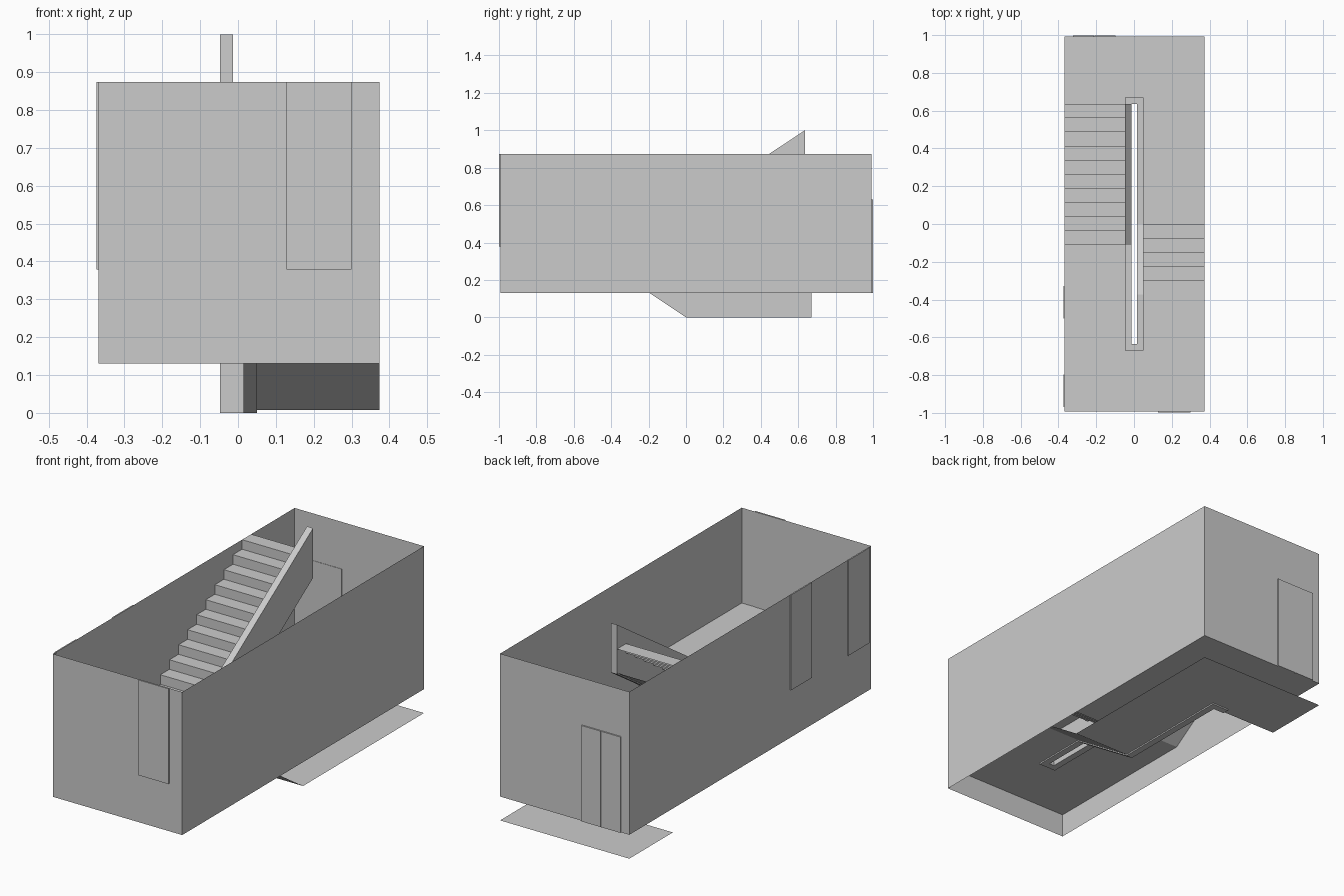
import bpy
import bmesh

old = bpy.data.objects.get("Cube")
if old:
    bpy.data.objects.remove(old, do_unlink=True)

grey = bpy.data.materials.new("plain grey")
grey.use_nodes = True
COLOUR = (0.6, 0.6, 0.6, 1)
grey.diffuse_color = COLOUR
grey.node_tree.nodes["Principled BSDF"].inputs["Base Color"].default_value = COLOUR

# Main dimensions
XL, XR = -0.369, 0.374            # side walls
YF, YB = -0.992, 0.992            # front and back walls
RL, RR = -0.048, 0.05             # outer faces of the rail ring
SL, SR = -0.013, 0.015            # open slot inside the ring
END, CAP = 0.635, 0.67            # ring side ends and cap ends
RISE, TREAD = 0.0495, 0.0745
LOW = 0.131                       # back landing level
HIGH = LOW + 5 * RISE             # front floor level
TOP = HIGH + 10 * RISE            # wall top
SLAB = 0.124
UP_START = END - 10 * TREAD       # foot of the upper flight
DOWN_END = -5 * TREAD             # head of the lower soffit


def finish(name, bm):
    mesh = bpy.data.meshes.new(name)
    bm.to_mesh(mesh)
    bm.free()
    mesh.materials.append(grey)
    obj = bpy.data.objects.new(name, mesh)
    bpy.context.collection.objects.link(obj)
    return obj


def sheet(name, profile, x0, x1, flip=False):
    """Open strip: a (y, z) profile swept across x."""
    bm = bmesh.new()
    rows = [[bm.verts.new((x, y, z)) for x in (x0, x1)] for y, z in profile]
    for a, b in zip(rows, rows[1:]):
        face = bm.faces.new((a[0], a[1], b[1], b[0]))
        if flip:
            face.normal_flip()
    return finish(name, bm)


def prism(name, profile, x0, x1):
    """Closed solid: a (y, z) outline swept across x."""
    bm = bmesh.new()
    face = bm.faces.new([bm.verts.new((x0, y, z)) for y, z in profile])
    out = bmesh.ops.extrude_face_region(bm, geom=[face])
    moved = [v for v in out["geom"] if isinstance(v, bmesh.types.BMVert)]
    bmesh.ops.translate(bm, verts=moved, vec=(x1 - x0, 0, 0))
    bmesh.ops.recalc_face_normals(bm, faces=bm.faces)
    return finish(name, bm)


def box(name, x0, x1, y0, y1, z0, z1):
    return prism(name, [(y0, z0), (y1, z0), (y1, z1), (y0, z1)], x0, x1)


def rail(name, path, x0, x1):
    """Low wall band that follows a path of floor levels."""
    upper = [(y, z + 0.1265) for y, z in path]
    lower = [(y, z - LOW) for y, z in reversed(path)]
    return prism(name, upper + lower, x0, x1)


# Outer walls: thin shell, open above and below
bm = bmesh.new()
corners = [(XL, YF), (XR, YF), (XR, YB), (XL, YB)]
cols = [[bm.verts.new((x, y, z)) for z in (LOW, TOP)] for x, y in corners]
for i, a in enumerate(cols):
    b = cols[(i + 1) % 4]
    bm.faces.new((a[0], b[0], b[1], a[1]))
finish("outer_walls", bm)

# Front floor running into the upper flight
steps = [(YF, HIGH)]
for i in range(10):
    y = UP_START + i * TREAD
    steps += [(y, HIGH + i * RISE), (y, HIGH + (i + 1) * RISE)]
steps.append((END, TOP))
sheet("upper_flight", steps, XL, RL)
sheet("upper_soffit", [(YF, HIGH - SLAB), (UP_START, HIGH - SLAB), (END, TOP - SLAB)],
      XL, RL, True)

# Front floor running down the lower flight to the back landing
steps = [(YF, HIGH)]
for i in range(5):
    y = (i - 4) * TREAD
    steps += [(y, HIGH - i * RISE), (y, HIGH - (i + 1) * RISE)]
steps.append((YB, LOW))
sheet("lower_flight", steps, RR, XR)
sheet("lower_soffit", [(YF, HIGH - SLAB), (DOWN_END, HIGH - SLAB),
                       (0, LOW - SLAB), (YB, LOW - SLAB)], RR, XR, True)

# Remaining floor pieces, each with a top and an underside
for part, y0, y1, level, x0, x1 in (
        ("front_floor_middle", YF, -CAP, HIGH, RL, RR),
        ("back_landing_middle", CAP, YB, LOW, RL, RR),
        ("back_landing_side", END, YB, LOW, XL, RL)):
    sheet(part, [(y0, level), (y1, level)], x0, x1)
    sheet(part + "_underside", [(y0, level - SLAB), (y1, level - SLAB)], x0, x1, True)

# Rail ring round the open slot
rail("upper_rail", [(-END, HIGH), (UP_START, HIGH), (END, TOP)], RL, SL)
rail("lower_rail", [(-END, HIGH), (DOWN_END, HIGH), (0, LOW), (END, LOW)], SR, RR)
rail("front_rail", [(-CAP, HIGH), (-END, HIGH)], RL, RR)
rail("back_rail", [(END, LOW), (CAP, LOW)], RL, RR)

# Window panels and the double door, set through the walls
OUT, IN = 0.007, 0.002
box("front_window", 0.128, 0.3, YF - OUT, YF + IN, HIGH, TOP)
for i, y in enumerate((-0.97, -0.5)):
    box(f"side_window_{i + 1}", XL - 0.005, XL + IN, y, y + 0.172, HIGH, TOP)
for i, x in enumerate((-0.322, -0.209)):
    box(f"back_door_leaf_{i + 1}", x, x + 0.111, YB - IN, YB + OUT, LOW, LOW + 0.498)
